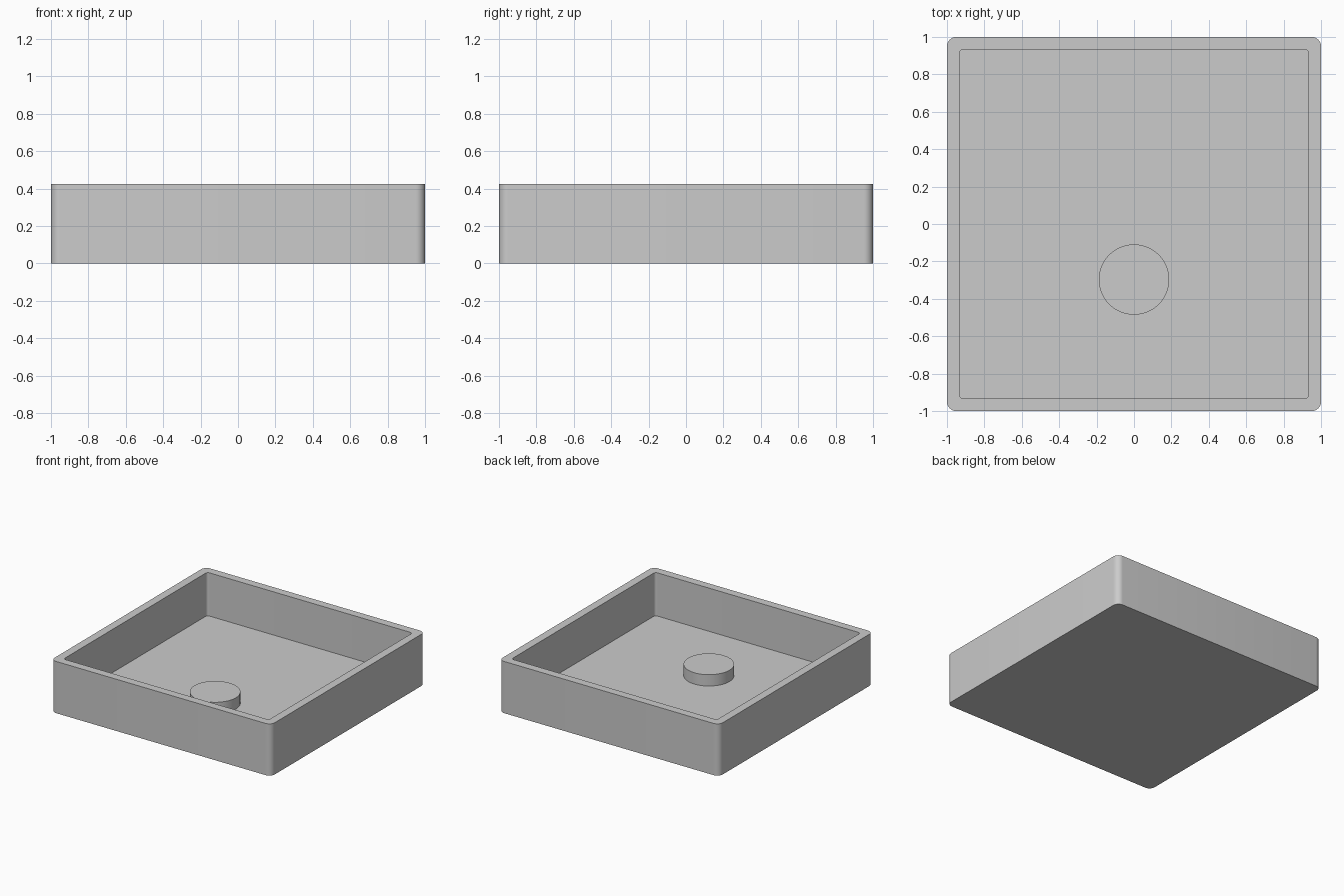
import bpy, bmesh, math

cube = bpy.data.objects.get("Cube")
if cube:
    bpy.data.objects.remove(cube, do_unlink=True)

HEIGHT, FLOOR, BOSS_TOP = 0.425, 0.07, 0.163

grey = bpy.data.materials.new("light grey")
grey.use_nodes = True
colour = (0.6, 0.6, 0.6, 1)
grey.diffuse_color = colour
grey.node_tree.nodes["Principled BSDF"].inputs["Base Color"].default_value = colour


def rounded_square(half, radius, steps=8):
    """Outline points of a square with rounded corners, counter-clockwise."""
    points = []
    for corner in range(4):
        middle = math.pi / 4 + corner * math.pi / 2
        cx = math.copysign(half - radius, math.cos(middle))
        cy = math.copysign(half - radius, math.sin(middle))
        for i in range(steps + 1):
            a = (corner + i / steps) * math.pi / 2
            points.append((cx + radius * math.cos(a), cy + radius * math.sin(a)))
    return points


def finish(name, bm):
    mesh = bpy.data.meshes.new(name)
    bmesh.ops.recalc_face_normals(bm, faces=bm.faces)
    bm.to_mesh(mesh)
    bm.free()
    mesh.materials.append(grey)
    obj = bpy.data.objects.new(name, mesh)
    bpy.context.collection.objects.link(obj)
    bpy.ops.object.select_all(action="DESELECT")
    obj.select_set(True)
    bpy.context.view_layer.objects.active = obj
    bpy.ops.object.shade_smooth_by_angle(angle=math.radians(30))
    return obj


# Tray: base, outer wall, rim, inner wall and floor as bridged outlines
outer, inner = rounded_square(1, 0.05), rounded_square(0.933, 0.02)
bm = bmesh.new()
loops = [[bm.verts.new((x, y, z)) for x, y in outline]
         for outline, z in ((outer, 0), (outer, HEIGHT), (inner, HEIGHT), (inner, FLOOR))]
for low, high in zip(loops, loops[1:]):
    for i in range(len(low)):
        j = (i + 1) % len(low)
        bm.faces.new((low[i], low[j], high[j], high[i]))
bm.faces.new(loops[0])
bm.faces.new(loops[-1])
finish("tray", bm)

# Round boss standing on the floor, sunk slightly into it
bm = bmesh.new()
depth = BOSS_TOP - FLOOR + 0.02
bmesh.ops.create_cone(bm, cap_ends=True, segments=64, radius1=0.188,
                      radius2=0.188, depth=depth)
boss = finish("floor_boss", bm)
boss.location = (0, -0.297, BOSS_TOP - depth / 2)
